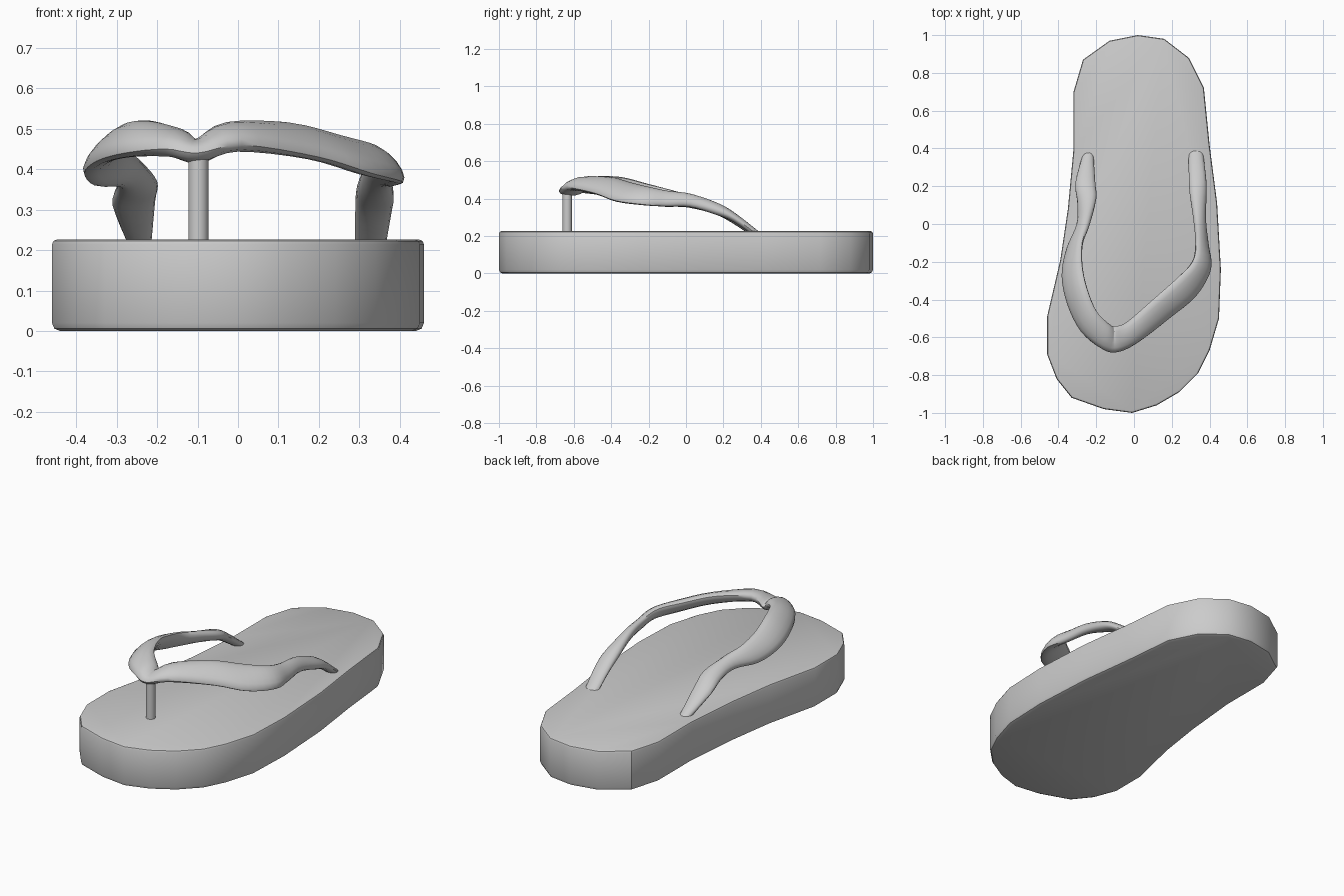
import bpy, bmesh, math
from mathutils import Vector

cube = bpy.data.objects.get("Cube")
if cube:
    bpy.data.objects.remove(cube, do_unlink=True)

grey = bpy.data.materials.new("plain grey")
grey.use_nodes = True
colour = (0.6, 0.6, 0.6, 1)
grey.diffuse_color = colour
grey.node_tree.nodes["Principled BSDF"].inputs["Base Color"].default_value = colour


def finish(bm, name, angle):
    bmesh.ops.recalc_face_normals(bm, faces=bm.faces)
    mesh = bpy.data.meshes.new(name)
    bm.to_mesh(mesh)
    bm.free()
    mesh.materials.append(grey)
    obj = bpy.data.objects.new(name, mesh)
    bpy.context.collection.objects.link(obj)
    bpy.ops.object.select_all(action='DESELECT')
    bpy.context.view_layer.objects.active = obj
    obj.select_set(True)
    bpy.ops.object.shade_smooth_by_angle(angle=math.radians(angle))
    return obj


# Sole: extruded foot outline with softened rims
outline = [(-.27, .87), (-.13, .97), (.02, 1), (.16, .98), (.29, .88), (.37, .72),
           (.40, .42), (.44, .11), (.46, -.24), (.45, -.5), (.40, -.67), (.34, -.79),
           (.24, -.89), (.12, -.96), (-.01, -1), (-.16, -.98), (-.33, -.92),
           (-.41, -.82), (-.46, -.69), (-.46, -.49), (-.39, -.19), (-.35, .08),
           (-.32, .4), (-.32, .7)]
bm = bmesh.new()
base = bm.faces.new([bm.verts.new((x, y, 0)) for x, y in outline])
top = bmesh.ops.extrude_face_region(bm, geom=[base])["geom"]
bmesh.ops.translate(bm, verts=[v for v in top if isinstance(v, bmesh.types.BMVert)],
                    vec=(0, 0, .226))
for z, size in ((0, .02), (.226, .012)):
    rim = [e for e in bm.edges if all(abs(v.co.z - z) < .001 for v in e.verts)]
    bmesh.ops.bevel(bm, geom=rim, offset=size, segments=2, profile=.5, affect='EDGES')
finish(bm, "sole", 35)

# Strap: stations of outer edge, inner edge and thickness, right heel to left heel
stations = [
    ((-.27, .37, .21), (-.215, .37, .21), .035),
    ((-.31, .22, .31), (-.205, .22, .32), .05),
    ((-.30, .11, .35), (-.20, .13, .37), .06),
    ((-.30, -.01, .36), (-.24, 0, .42), .055),
    ((-.355, -.14, .36), (-.275, -.1, .45), .05),
    ((-.38, -.28, .39), (-.275, -.22, .48), .055),
    ((-.35, -.43, .42), (-.25, -.34, .51), .06),
    ((-.28, -.57, .44), (-.20, -.46, .51), .065),
    ((-.18, -.655, .45), (-.13, -.53, .48), .065),
    ((-.1, -.68, .44), (-.1, -.54, .45), .06),
    ((.01, -.635, .46), (-.04, -.52, .50), .065),
    ((.20, -.49, .43), (.10, -.40, .51), .06),
    ((.33, -.38, .39), (.23, -.285, .48), .06),
    ((.405, -.24, .37), (.31, -.2, .46), .055),
    ((.39, -.11, .36), (.33, -.1, .44), .05),
    ((.375, .02, .36), (.32, .03, .42), .055),
    ((.385, .17, .33), (.295, .16, .36), .06),
    ((.38, .26, .295), (.29, .26, .30), .045),
    ((.365, .38, .21), (.29, .38, .21), .035),
]
knots = [[Vector(o), Vector(i), t] for o, i, t in stations]


def spline(a, b, c, d, u):
    return (b * 2 + (c - a) * u + (a * 2 - b * 5 + c * 4 - d) * u ** 2
            + (b * 3 - a - c * 3 + d) * u ** 3) * .5


STEPS, SIDES = 4, 14
last = len(knots) - 1
path = []
for k in range(last):
    near = [knots[min(max(j, 0), last)] for j in range(k - 1, k + 3)]
    for s in range(STEPS):
        path.append([spline(*column, s / STEPS) for column in zip(*near)])
path.append(knots[-1])

bm = bmesh.new()
rings = []
for n, (outer, inner, thick) in enumerate(path):
    before, after = path[max(n - 1, 0)], path[min(n + 1, len(path) - 1)]
    tangent = after[0] + after[1] - before[0] - before[1]
    half = (inner - outer) / 2
    normal = tangent.cross(half).normalized() * thick / 2
    centre = (outer + inner) / 2
    rings.append([bm.verts.new(centre + half * math.cos(a) + normal * math.sin(a))
                  for a in (math.tau * i / SIDES for i in range(SIDES))])
for r, q in zip(rings, rings[1:]):
    for i in range(SIDES):
        j = (i + 1) % SIDES
        bm.faces.new((r[i], r[j], q[j], q[i]))
bm.faces.new(rings[0])
bm.faces.new(rings[-1])
finish(bm, "strap", 50)

# Toe post
bm = bmesh.new()
bmesh.ops.create_cone(bm, cap_ends=True, segments=20, radius1=.025, radius2=.025, depth=.24)
bmesh.ops.translate(bm, verts=bm.verts, vec=(-.098, -.635, .32))
finish(bm, "toe_post", 40)
